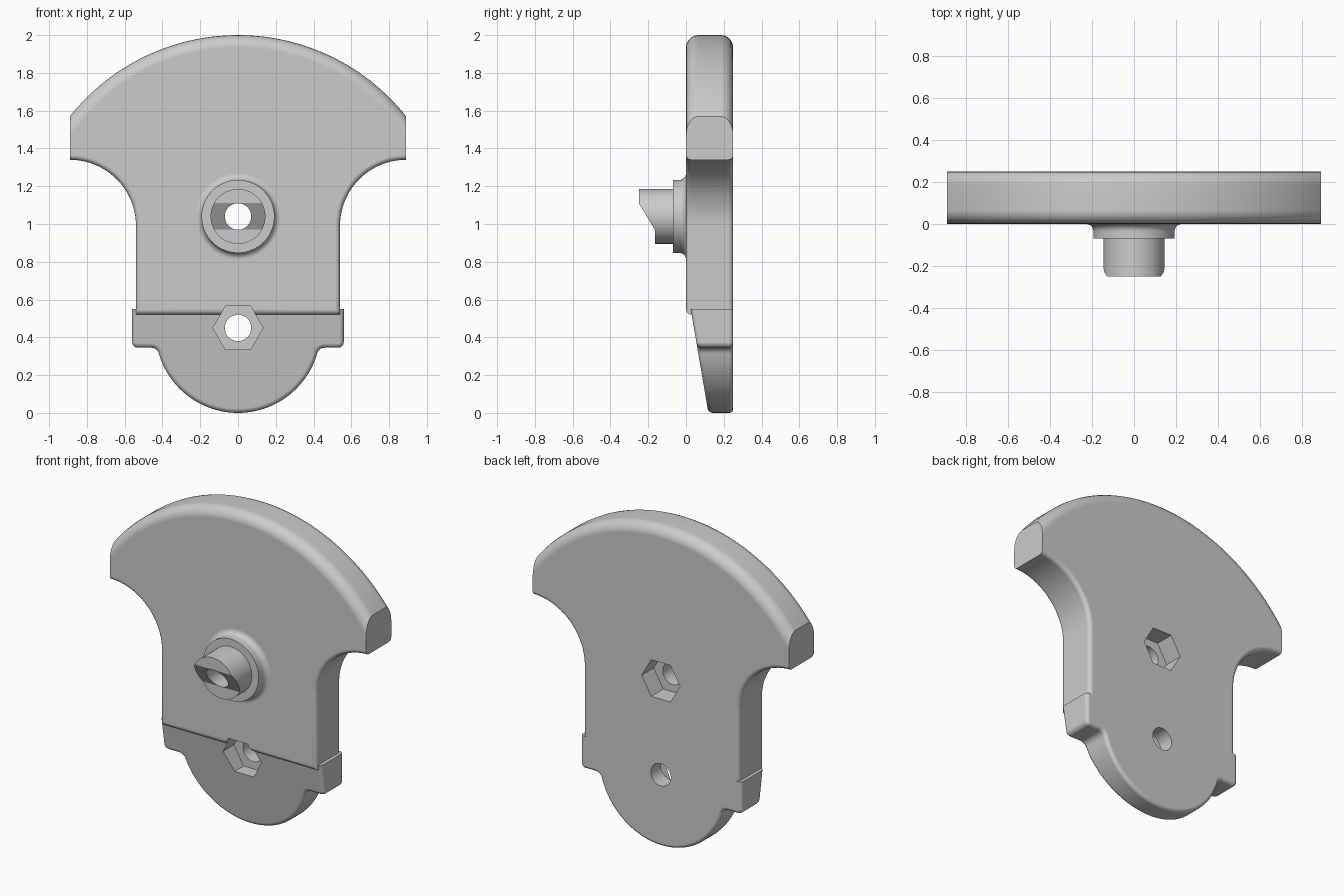
import bpy, bmesh
from math import radians, cos, sin, pi

cube = bpy.data.objects.get("Cube")
if cube:
    bpy.data.objects.remove(cube, do_unlink=True)

BACK = 0.25      # rear plane of the plate
HUB_Z = 1.04     # upper hole height
NUT_Z = 0.45     # lower hole height


def arc(cx, cz, r, start, end, n):
    angles = [radians(start + (end - start) * i / n) for i in range(n + 1)]
    return [(cx + r * cos(a), cz + r * sin(a)) for a in angles]


def mirrored(half):
    return half + [(-x, z) for x, z in reversed(half) if abs(x) > 0.001]


def finish(name, bm):
    bmesh.ops.recalc_face_normals(bm, faces=bm.faces)
    mesh = bpy.data.meshes.new(name)
    bm.to_mesh(mesh)
    bm.free()
    obj = bpy.data.objects.new(name, mesh)
    bpy.context.collection.objects.link(obj)
    return obj


def bridge(bm, rings):
    """Skin consecutive vertex rings and cap both ends."""
    for a, b in zip(rings, rings[1:]):
        for i in range(len(a)):
            j = (i + 1) % len(a)
            bm.faces.new((a[i], a[j], b[j], b[i]))
    bm.faces.new(rings[0])
    bm.faces.new(rings[-1])


def plate(name, outline, front, weight):
    """Extrude an x-z outline from front(z) to BACK with weighted round edges."""
    bm = bmesh.new()
    near = [bm.verts.new((x, front(z), z)) for x, z in outline]
    far = [bm.verts.new((x, BACK, z)) for x, z in outline]
    bridge(bm, [near, far])
    layer = bm.edges.layers.float.new("bevel_weight_edge")
    for ring, is_front in ((near, True), (far, False)):
        for i, v in enumerate(ring):
            edge = bm.edges.get((v, ring[i - 1]))
            edge[layer] = weight(v.co, ring[i - 1].co, is_front)
    obj = finish(name, bm)
    mod = obj.modifiers.new("round_edges", "BEVEL")
    mod.limit_method = "WEIGHT"
    mod.width = 0.065
    mod.segments = 5
    mod.use_clamp_overlap = False
    apply(obj, mod)
    return obj


def turned(name, profile, z, sides=64):
    """Solid of revolution about the y direction; profile is (radius, y)."""
    bm = bmesh.new()
    rings = [[bm.verts.new((r * cos(2 * pi * i / sides), y,
                            z + r * sin(2 * pi * i / sides)))
              for i in range(sides)] for r, y in profile]
    bridge(bm, rings)
    return finish(name, bm)


def apply(obj, mod):
    bpy.context.view_layer.objects.active = obj
    bpy.ops.object.modifier_apply(modifier=mod.name)


def combine(target, tool, operation):
    tool.hide_render = True
    mod = target.modifiers.new(operation, "BOOLEAN")
    mod.operation = operation
    mod.solver = "EXACT"
    mod.object = tool
    apply(target, mod)
    bpy.data.objects.remove(tool, do_unlink=True)


# Fan-shaped upper plate with a straight neck
def upper_weight(a, b, is_front):
    if min(abs(a.x), abs(b.x)) > 0.88 and a.x * b.x > 0:
        return 0
    if min(a.z, b.z) > 1.5:
        return 1
    if max(a.z, b.z) < 0.53:
        return 0.5 if is_front else 0
    return 0.4


upper = mirrored(arc(0, 0.864, 1.136, 90, 38.42, 28)
                 + arc(0.89, 0.99, 0.35, 90, 180, 20) + [(0.54, 0.52)])
body = plate("plate_body", upper, lambda z: 0, upper_weight)

# Tapered lower tongue with side tabs
lower = mirrored([(0.56, 0.55)] + arc(0.53, 0.375, 0.03, 0, -90, 4)
                 + arc(0.458, 0.305, 0.04, 90, 164, 5)
                 + arc(0, 0.437, 0.437, -17.5, -90, 24))
tongue = plate("tapered_tongue", lower, lambda z: 0.03 + 0.17 * (0.52 - z),
               lambda a, b, f: 0 if min(a.z, b.z) > 0.54 else 0.35)
combine(body, tongue, "UNION")

# Flange with a filleted foot
foot = [(0.228 - r, y - 0.035) for r, y in arc(0, 0.035, 0.035, -90, 0, 5)]
foot = [(0.228 - 0.035 * sin(a), -0.035 + 0.035 * cos(a))
        for a in [radians(18 * i) for i in range(6)]]
flange = turned("flange", [(0.228, 0.05)] + foot + [(0.193, -0.07)], HUB_Z)
combine(body, flange, "UNION")

# Round boss with a slanted, stepped tip
boss = turned("boss", [(0.145, 0.02), (0.145, -0.25)], HUB_Z)
step = [(-0.3, 1.192), (-0.25, 1.11), (-0.165, 0.97), (-0.165, 0.8), (-0.3, 0.8)]
bm = bmesh.new()
bridge(bm, [[bm.verts.new((x, y, z)) for y, z in step] for x in (-0.3, 0.3)])
combine(boss, finish("tip_cutter", bm), "DIFFERENCE")
combine(body, boss, "UNION")

# Bolt holes and hexagonal nut pockets
for z, near, far in ((HUB_Z, 0.13, 0.4), (NUT_Z, -0.1, 0.15)):
    hole = turned("hole_cutter", [(0.07, -0.5), (0.07, 0.5)], z, 32)
    combine(body, hole, "DIFFERENCE")
    pocket = turned("pocket_cutter", [(0.133, near), (0.133, far)], z, 6)
    combine(body, pocket, "DIFFERENCE")

# Smooth curved surfaces, crisp corners
bpy.ops.object.select_all(action="DESELECT")
body.select_set(True)
bpy.context.view_layer.objects.active = body
bpy.ops.object.shade_smooth_by_angle(angle=radians(30))
normals = body.modifiers.new("flat_face_normals", "WEIGHTED_NORMAL")
normals.keep_sharp = True
